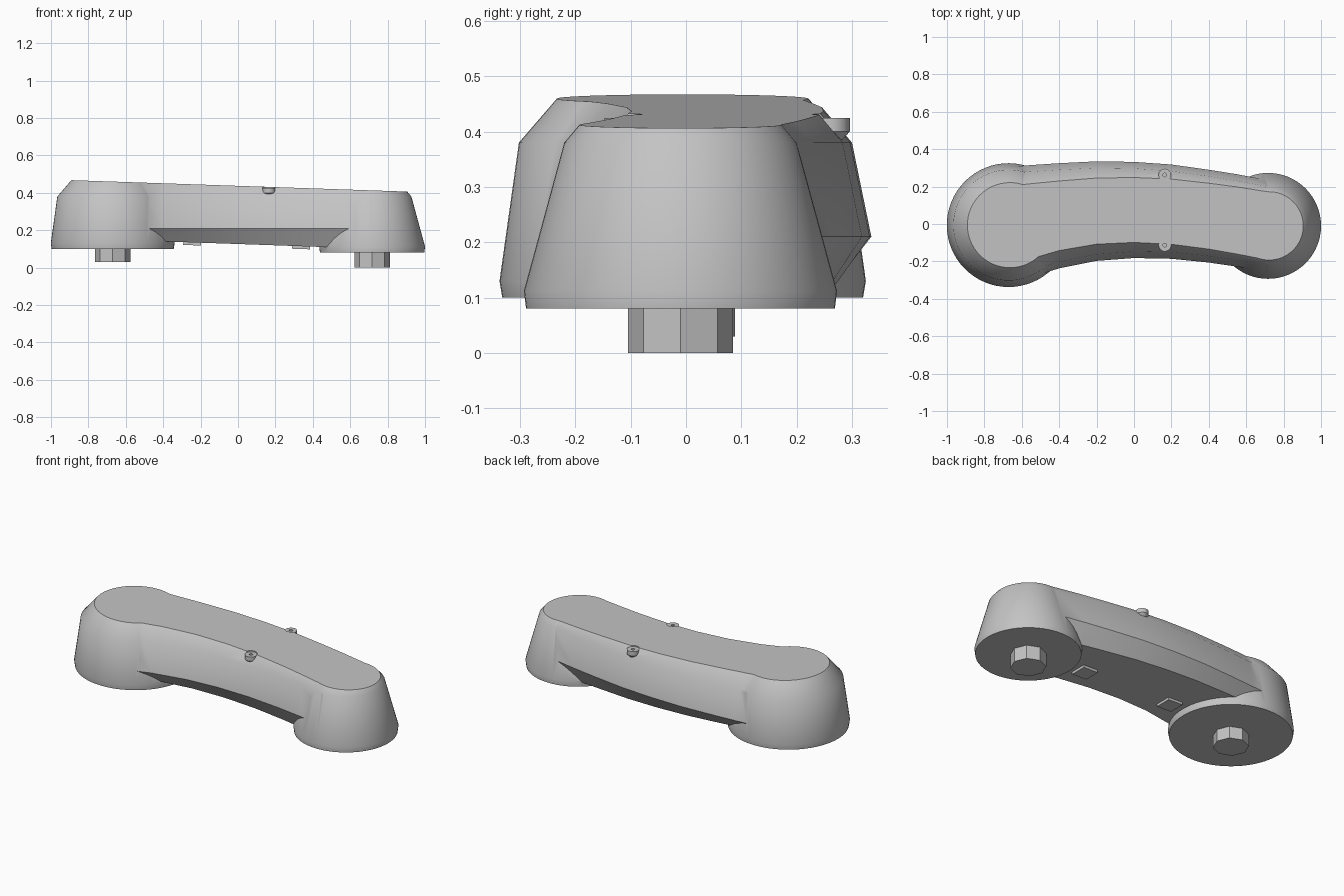
import bpy, bmesh, math
from mathutils import Matrix

if "Cube" in bpy.data.objects:
    bpy.data.objects.remove(bpy.data.objects["Cube"], do_unlink=True)

grey = bpy.data.materials.new("plain_grey")
grey.use_nodes = True
grey.diffuse_color = (0.55, 0.55, 0.55, 1)
grey.node_tree.nodes["Principled BSDF"].inputs["Base Color"].default_value = (0.55, 0.55, 0.55, 1)


def finish(name, bm):
    bmesh.ops.recalc_face_normals(bm, faces=bm.faces)
    mesh = bpy.data.meshes.new(name)
    bm.to_mesh(mesh)
    bm.free()
    mesh.materials.append(grey)
    obj = bpy.data.objects.new(name, mesh)
    bpy.context.collection.objects.link(obj)
    return obj


def loft(name, sections):
    """Bridge closed sections in order and cap both ends."""
    bm = bmesh.new()
    rings = [[bm.verts.new(p) for p in s] for s in sections]
    n = len(rings[0])
    for a, b in zip(rings, rings[1:]):
        for i in range(n):
            j = (i + 1) % n
            bm.faces.new((a[i], a[j], b[j], b[i]))
    bm.faces.new(rings[0])
    bm.faces.new(rings[-1])
    return finish(name, bm)


def lathe(name, x, y, profile, sides=64):
    angles = [math.tau * i / sides for i in range(sides)]
    return loft(name, [[(x + r * math.cos(a), y + r * math.sin(a), z) for a in angles]
                       for r, z in profile])


def box(name, centre, size, tilt=0):
    bm = bmesh.new()
    bmesh.ops.create_cube(bm, size=1, matrix=Matrix.Translation(centre)
                          @ Matrix.Rotation(tilt, 4, 'Y') @ Matrix.Diagonal((*size, 1)))
    return finish(name, bm)


def combine(target, tool, operation):
    """Apply a boolean and remove the tool."""
    mod = target.modifiers.new(operation, 'BOOLEAN')
    mod.operation, mod.solver, mod.object = operation, 'EXACT', tool
    bpy.context.view_layer.update()
    mesh = bpy.data.meshes.new_from_object(
        target.evaluated_get(bpy.context.evaluated_depsgraph_get()))
    target.modifiers.clear()
    target.data = mesh
    bpy.data.objects.remove(tool, do_unlink=True)


def shade(obj, degrees):
    bpy.ops.object.select_all(action='DESELECT')
    obj.select_set(True)
    bpy.context.view_layer.objects.active = obj
    bpy.ops.object.shade_smooth_by_angle(angle=math.radians(degrees))


def top_z(x):
    return 0.437 - 0.034 * x


def bottom_z(x):
    return 0.126 - 0.035 * x


# Curved middle: x, back edge y, front edge y at the widest height
stations = [(-0.67, 0.305, -0.31), (-0.55, 0.315, -0.285), (-0.4, 0.325, -0.237),
            (-0.2, 0.335, -0.197), (0, 0.332, -0.182), (0.2, 0.318, -0.186),
            (0.4, 0.29, -0.206), (0.55, 0.266, -0.228), (0.715, 0.235, -0.255)]


def section(x, back, front):
    side = [(0.06, bottom_z(x)), (0, 0.21), (0.035, 0.38), (0.12, 0.48)]
    return ([(x, back - d, z) for d, z in side]
            + [(x, front + d, z) for d, z in reversed(side)])


body = loft("curved_housing", [section(*s) for s in stations])

# Tapered round ends
combine(body, lathe("right_end", -0.67, -0.006,
                    [(0.326, 0.1), (0.331, 0.13), (0.296, 0.38), (0.19, 0.503)]), 'UNION')
combine(body, lathe("left_end", 0.717, -0.01,
                    [(0.279, 0.08), (0.283, 0.112), (0.21, 0.38), (0.13, 0.475)]), 'UNION')

# Sloping flat top
slope = math.atan(0.034)
combine(body, box("top_cutter", (0.5 * math.sin(slope), 0, top_z(0) + 0.5 * math.cos(slope)),
                  (3, 2, 1), slope), 'DIFFERENCE')

# Small screw bosses set into both edges
for name, y in (("back_boss", 0.262), ("front_boss", -0.113)):
    combine(body, lathe("boss_cutter", 0.165, y, [(0.034, 0.4), (0.034, 0.5)], 16), 'DIFFERENCE')
    boss = lathe(name, 0.165, y, [(0.02, 0.385), (0.034, 0.4), (0.034, 0.425),
                                  (0.01, 0.425), (0.01, 0.41)], 16)
    shade(boss, 35)
shade(body, 40)

# Octagonal pegs under the ends
for name, x, y, z in (("right_peg", -0.67, -0.006, 0.03), ("left_peg", 0.717, -0.01, 0)):
    lathe(name, x, y, [(0.095, z), (0.095, z + 0.09)], 8)

# Low square pads on the underside
for name, x in (("right_pad", -0.245), ("left_pad", 0.337)):
    box(name, (x, 0, bottom_z(x)), (0.095, 0.095, 0.03), math.atan(0.035))
